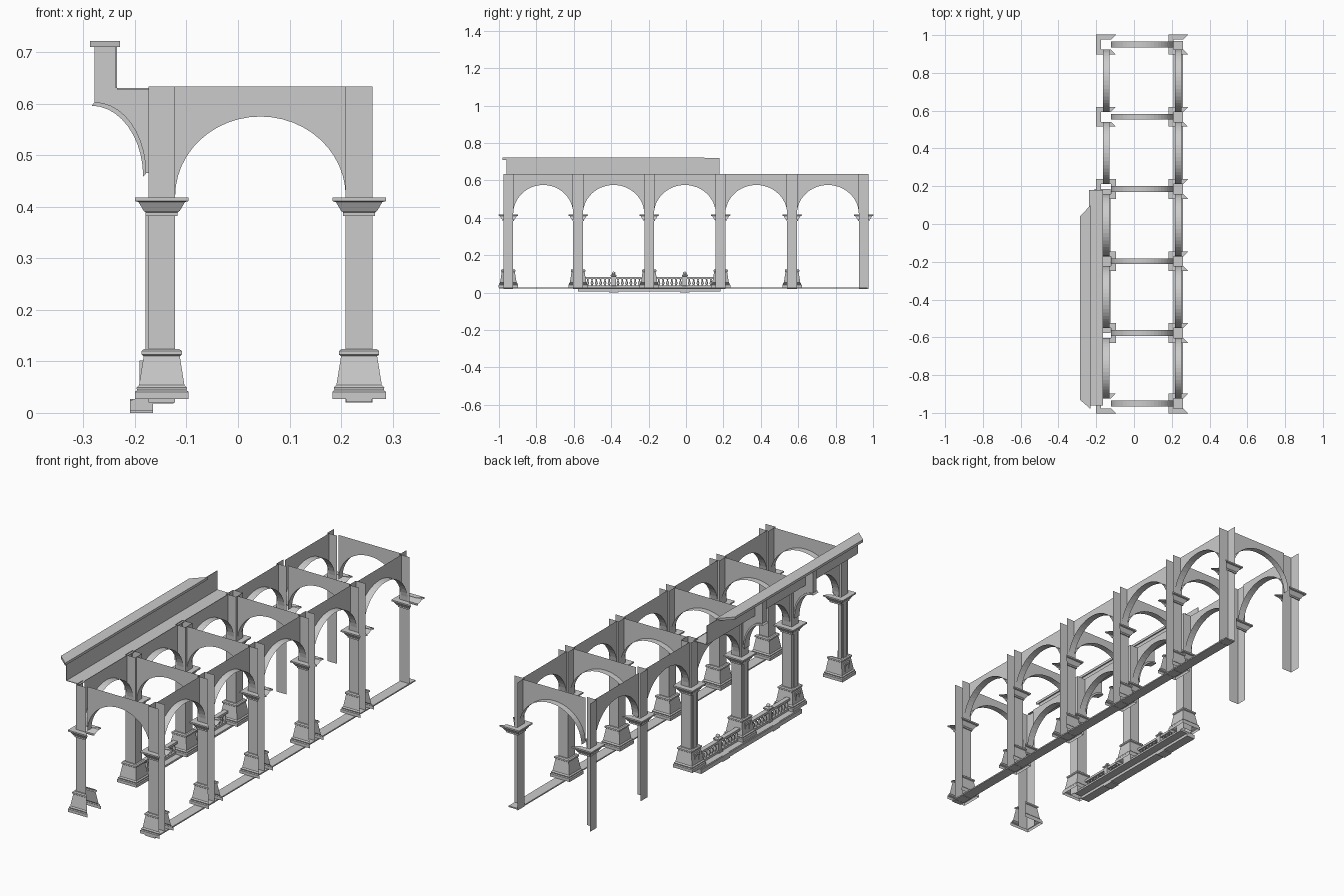
import bpy
from math import cos, sin, pi
from mathutils import Vector

cube = bpy.data.objects.get("Cube")
if cube:
    bpy.data.objects.remove(cube, do_unlink=True)

ROWS = {"left": -0.148, "right": 0.235}
STATIONS = [-0.95, -0.577, -0.197, 0.185, 0.567, 0.95]
HALF = 0.026          # half width of shafts and piers
SPRING, CROWN, TOP = 0.42, 0.575, 0.633
FLOOR = 0.027
FRONT, RIGHT, BACK, LEFT = range(4)


def make(name, verts, faces):
    mesh = bpy.data.meshes.new(name)
    mesh.from_pydata([tuple(v) for v in verts], [], faces)
    mesh.update()
    obj = bpy.data.objects.new(name, mesh)
    bpy.context.collection.objects.link(obj)
    return obj


def prism(name, bottom, top):
    """Closed solid between two matching loops of points."""
    n = len(bottom)
    faces = [tuple(range(n - 1, -1, -1)), tuple(range(n, 2 * n))]
    faces += [(i, (i + 1) % n, (i + 1) % n + n, i + n) for i in range(n)]
    return make(name, bottom + top, faces)


def box(name, x, y, z):
    corners = [(x[0], y[0]), (x[1], y[0]), (x[1], y[1]), (x[0], y[1])]
    return prism(name, *[[(a, b, c) for a, b in corners] for c in z])


def extrude_xz(name, points, y0, y1):
    return prism(name, *[[(x, y, z) for x, z in points] for y in (y1, y0)])


def stepped(name, cx, cy, profile, sides=(FRONT, RIGHT, BACK, LEFT), lid=False):
    """Square moulding lofted through (half width, height) pairs."""
    verts = [(cx + sx * h, cy + sy * h, z) for h, z in profile
             for sx, sy in ((-1, -1), (1, -1), (1, 1), (-1, 1))]
    faces = []
    for k in range(len(profile) - 1):
        for s in sides:
            a, b = 4 * k + s, 4 * k + (s + 1) % 4
            faces.append((a, b, b + 4, a + 4))
    if lid:
        n = len(verts)
        faces.append((n - 4, n - 3, n - 2, n - 1))
    return make(name, verts, faces)


def arch(name, start, end, depth, steps=24):
    """Wall sheet on one side, with an arched underside of the given depth."""
    start, end = Vector((*start, 0)), Vector((*end, 0))
    side = (end - start).normalized().cross(Vector((0, 0, 1))) * depth / 2
    verts, faces = [], []
    for i in range(steps + 1):
        a = pi * i / steps
        p = start.lerp(end, (1 - cos(a)) / 2)
        low = Vector((0, 0, SPRING + (CROWN - SPRING) * sin(a)))
        verts += [p + side + low, p - side + low, p - side + Vector((0, 0, TOP))]
    for i in range(steps):
        a, b = 3 * i, 3 * i + 3
        faces += [(b + 1, a + 1, a + 2, b + 2), (a + 1, b + 1, b, a)]
    return make(name, verts, faces)


def lathe(name, x, y, profile, sides=8):
    verts = [(x + r * cos(2 * pi * s / sides), y + r * sin(2 * pi * s / sides), z)
             for r, z in profile for s in range(sides)]
    faces = [(k * sides + s, k * sides + (s + 1) % sides,
              (k + 1) * sides + (s + 1) % sides, (k + 1) * sides + s)
             for k in range(len(profile) - 1) for s in range(sides)]
    obj = make(name, verts, faces)
    obj.data.shade_smooth()
    return obj


BASE = [(0.052, FLOOR), (0.052, 0.041), (0.048, 0.044), (0.049, 0.049),
        (0.044, 0.054), (0.035, 0.11), (0.039, 0.113), (0.039, 0.12),
        (0.034, 0.124), (HALF, 0.124)]
CAPITAL = [(HALF, 0.382), (0.031, 0.382), (0.031, 0.389), (0.035, 0.392),
           (0.045, 0.409), (0.052, 0.411), (0.052, 0.418), (HALF, 0.418)]

# Columns: base, shaft with pier above, and capital
for row, cx in ROWS.items():
    for i, cy in enumerate(STATIONS):
        tag = f"{row}_{i + 1}"
        has_base = i <= (3 if row == "left" else 4)
        inner_left = row == "left" and i in (1, 2, 3)
        # Outlying columns are open shells
        trim_sides = (FRONT, RIGHT, BACK, LEFT) if inner_left else (FRONT, BACK, LEFT)
        two_sided = i == 5 or (row == "left" and not inner_left)
        shaft_sides = (FRONT, LEFT) if two_sided else trim_sides
        stepped("shaft_" + tag, cx, cy, [(HALF, 0.02), (HALF, TOP)], shaft_sides)
        stepped("capital_" + tag, cx, cy, CAPITAL, trim_sides)
        if has_base:
            stepped("base_" + tag, cx, cy, BASE, trim_sides)

        # Facade trim on the outer face of the left row
        if row == "left" and has_base:
            box("pilaster_" + tag, (cx - 0.031, cx - HALF),
                (cy - 0.014, cy + 0.014), (0.12, 0.385))
            for part, y0, y1, z0, z1 in (("jamb_a", -0.018, -0.01, 0.054, 0.1),
                                         ("jamb_b", 0.01, 0.018, 0.054, 0.1),
                                         ("head", -0.018, 0.018, 0.092, 0.102)):
                box(f"base_frame_{part}_{tag}", (cx - 0.043, cx - 0.036),
                    (cy + y0, cy + y1), (z0, z1))

# Arches along both rows and across the walk
for row, cx in ROWS.items():
    for i, (a, b) in enumerate(zip(STATIONS, STATIONS[1:])):
        arch(f"arch_{row}_{i + 1}", (cx, a + HALF), (cx, b - HALF), 0.034)
for i, cy in enumerate(STATIONS):
    arch(f"cross_arch_{i + 1}", (ROWS["right"] - HALF, cy),
         (ROWS["left"] + HALF, cy), 0.03)

# Ground strip under the right row
box("ground_strip", (0.21, 0.26), (-1.0, 0.97), (0.021, FLOOR))

# Balcony floor, parapet wall and mitred coping on the left side
box("balcony_floor", (-0.235, -0.165), (-0.96, 0.18), (0.627, 0.63))
box("parapet", (-0.238, -0.235), (-0.96, 0.18), (0.63, 0.72))
coping = [(-0.287, -0.93), (-0.229, -0.98), (-0.229, 0.1), (-0.287, 0.04)]
prism("coping", *[[(x, y, z) for x, y in coping] for z in (0.71, 0.722)])

# Curved brackets carrying the parapet
curve = [(-0.278 + 0.1 * sin(a), 0.465 + 0.138 * cos(a))
         for a in (pi / 2 * k / 10 for k in range(11))]
plate = curve + [(-0.17, 0.465), (-0.17, 0.63), (-0.235, 0.63), (-0.235, 0.71), (-0.278, 0.71)]
rib = curve + [(x - 0.006, z - 0.007) for x, z in reversed(curve)]
for i, cy in enumerate(STATIONS[1:3]):
    extrude_xz(f"bracket_{i + 1}", plate, cy - 0.014, cy + 0.014)
    extrude_xz(f"bracket_rib_{i + 1}", rib, cy - 0.019, cy + 0.019)

# Balustrade between the left columns
RAIL_X = -0.165
y_start, y_end = STATIONS[1], STATIONS[3]
box("balustrade_slab", (-0.205, -0.125), (y_start, y_end), (0.018, FLOOR))
box("balustrade_step", (-0.21, -0.165), (y_start, y_end), (0.005, 0.025))
BALUSTER = [(0.006, 0.036), (0.004, 0.041), (0.008, 0.05), (0.004, 0.062),
            (0.003, 0.068), (0.006, 0.073)]
for i in (1, 2):
    a, b = STATIONS[i], STATIONS[i + 1]
    mid = (a + b) / 2
    box(f"post_foot_{i}", (-0.21, -0.165), (mid - 0.026, mid + 0.026), (0, FLOOR))
    stepped(f"post_{i}", RAIL_X, mid,
            [(0.015, FLOOR), (0.015, 0.036), (0.012, 0.038), (0.012, 0.085),
             (0.016, 0.088), (0.016, 0.094), (0.008, 0.098)], lid=True)
    lathe(f"finial_{i}", RAIL_X, mid,
          [(0.006, 0.098), (0.01, 0.104), (0.006, 0.11), (0, 0.112)])
    for half, y0, y1 in (("a", a + 0.04, mid - 0.012), ("b", mid + 0.012, b - 0.04)):
        box(f"bottom_rail_{i}{half}", (RAIL_X - 0.01, RAIL_X + 0.01), (y0, y1), (FLOOR, 0.037))
        box(f"top_rail_{i}{half}", (RAIL_X - 0.011, RAIL_X + 0.011), (y0, y1), (0.073, 0.084))
        count = 6
        for k in range(count):
            lathe(f"baluster_{i}{half}_{k + 1}", RAIL_X,
                  y0 + (y1 - y0) * (k + 0.5) / count, BALUSTER)
